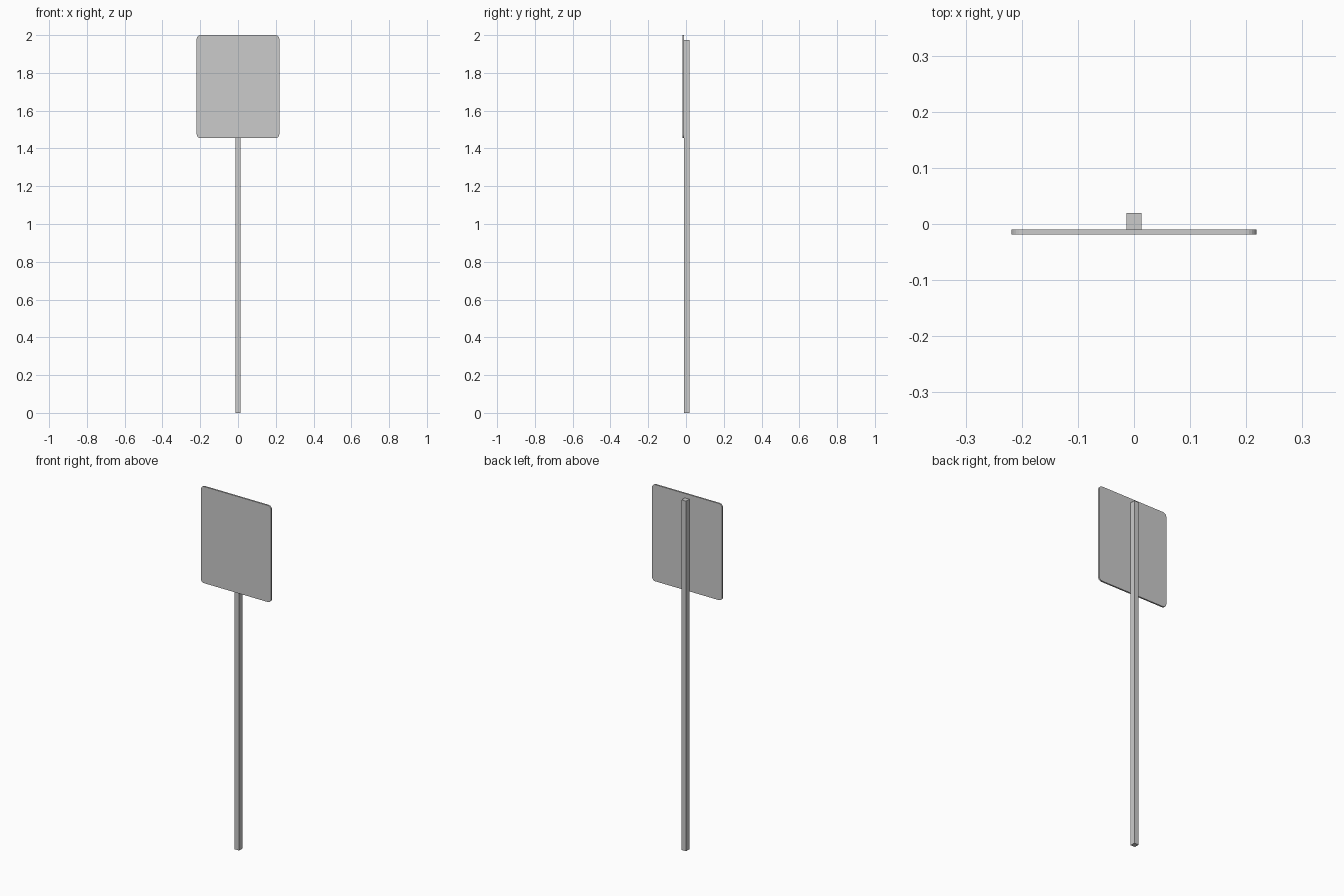
import bpy, bmesh
from math import pi, cos, sin

if "Cube" in bpy.data.objects:
    bpy.data.objects.remove(bpy.data.objects["Cube"])


def prism(name, outline, y0, y1):
    """Extrude an (x, z) outline along y from y0 to y1."""
    bm = bmesh.new()
    face = bm.faces.new([bm.verts.new((x, y0, z)) for x, z in outline])
    ext = bmesh.ops.extrude_face_region(bm, geom=[face])
    moved = [g for g in ext["geom"] if isinstance(g, bmesh.types.BMVert)]
    bmesh.ops.translate(bm, verts=moved, vec=(0, y1 - y0, 0))
    bmesh.ops.recalc_face_normals(bm, faces=bm.faces)
    mesh = bpy.data.meshes.new(name)
    bm.to_mesh(mesh)
    bm.free()
    obj = bpy.data.objects.new(name, mesh)
    bpy.context.collection.objects.link(obj)
    return obj


def rounded_rect(half_w, z0, z1, r, steps=5):
    corners = [(half_w - r, z1 - r), (r - half_w, z1 - r),
               (r - half_w, z0 + r), (half_w - r, z0 + r)]
    return [(cx + r * cos((q + i / steps) * pi / 2),
             cz + r * sin((q + i / steps) * pi / 2))
            for q, (cx, cz) in enumerate(corners) for i in range(steps + 1)]


# Square post, stopping just below the top of the panel
w = 0.0138
prism("post", [(-w, 0), (w, 0), (w, 1.975), (-w, 1.975)], -0.0095, 0.0195)

# Thin sign panel with rounded corners, fixed to the front of the post
prism("sign_panel", rounded_rect(0.2185, 1.455, 2.0, 0.02), -0.0185, -0.0095)
